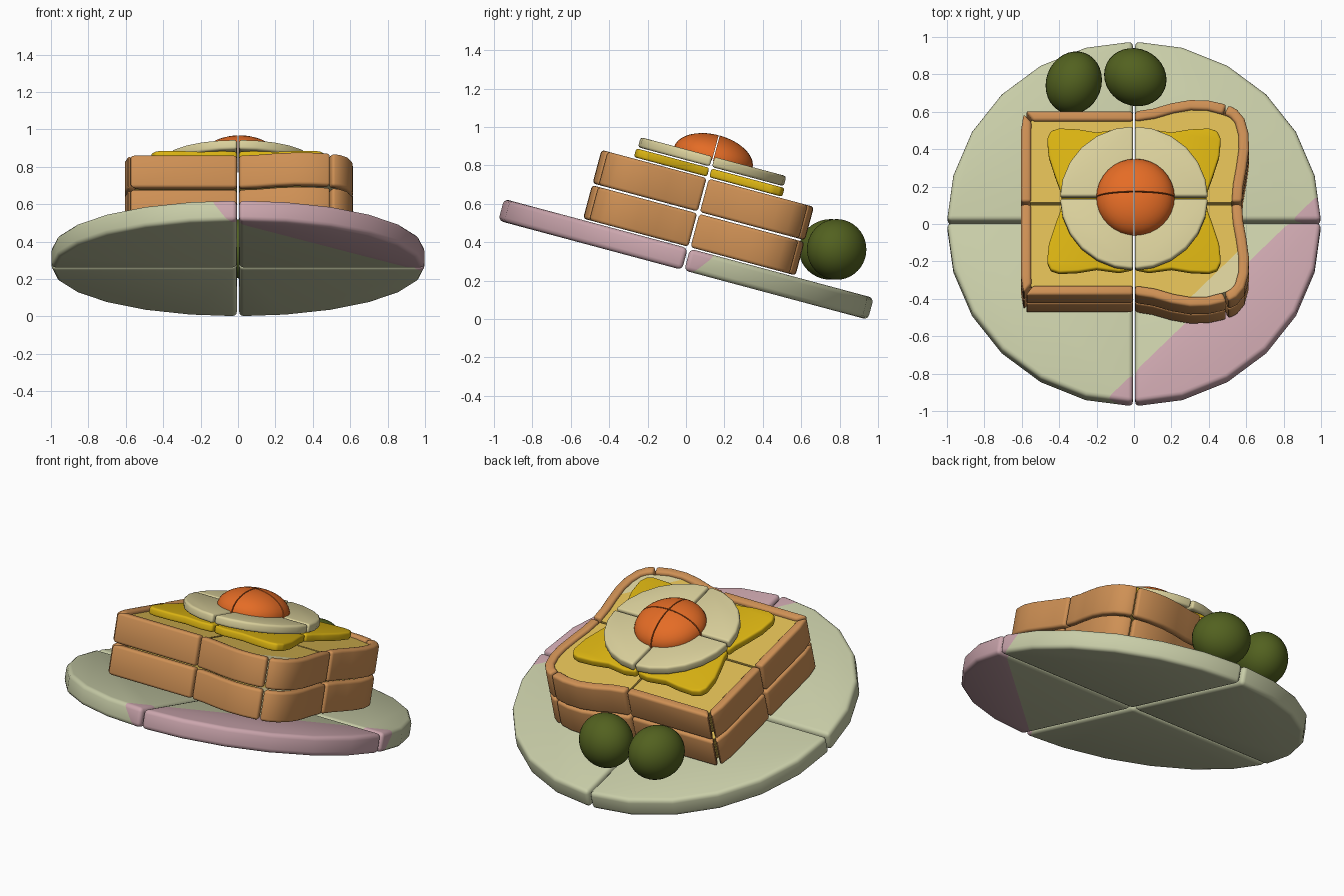
import bpy, bmesh, math
from mathutils import Matrix, Vector

if "Cube" in bpy.data.objects:
    bpy.data.objects.remove(bpy.data.objects["Cube"])

def material(name, rgb):
    m = bpy.data.materials.new(name)
    m.diffuse_color = (*rgb, 1)
    m.use_nodes = True
    m.node_tree.nodes["Principled BSDF"].inputs["Base Color"].default_value = m.diffuse_color
    return m

PLATE = material("pale green", (.58, .61, .39))
PINK = material("dusty pink", (.60, .38, .42))
CRUST = material("crust brown", (.62, .28, .09))
CRUMB = material("crumb yellow", (.73, .50, .09))
CHEESE = material("cheese yellow", (.70, .45, .006))
EGG = material("egg cream", (.70, .63, .33))
YOLK = material("yolk orange", (.78, .15, .019))
OLIVE = material("olive green", (.085, .12, .014))

# Everything is built flat, then tilted towards the back
TILT = Matrix.Translation((0, -.015, .254)) @ Matrix.Rotation(math.radians(-15), 4, 'X')
G = .006  # half of the gap between the quarters

def finish(name, bm, mats, matrix=TILT, angle=35):
    bmesh.ops.recalc_face_normals(bm, faces=bm.faces[:])
    bm.transform(matrix)
    me = bpy.data.meshes.new(name)
    for f in bm.faces:
        f.smooth = True
    bm.to_mesh(me)
    bm.free()
    me.set_sharp_from_angle(angle=math.radians(angle))
    for m in mats:
        me.materials.append(m)
    ob = bpy.data.objects.new(name, me)
    bpy.context.collection.objects.link(ob)
    return ob

def prism(bm, pts, z0, z1):
    n = len(pts)
    lo = [bm.verts.new((x, y, z0)) for x, y in pts]
    hi = [bm.verts.new((x, y, z1)) for x, y in pts]
    bm.faces.new(lo[::-1])
    bm.faces.new(hi)
    for i in range(n):
        j = (i + 1) % n
        bm.faces.new((lo[i], lo[j], hi[j], hi[i]))

def slab(name, polys, z0, z1, mats, bevel=0, split=None):
    """Prisms mirrored front to back, with rounded edges and an optional colour split."""
    bm = bmesh.new()
    for p in polys:
        for s in (1, -1):
            prism(bm, [(x, y * s) for x, y in p], z0, z1)
    bmesh.ops.recalc_face_normals(bm, faces=bm.faces[:])
    if bevel:
        edges = [e for e in bm.edges if e.calc_face_angle(0) > .5]
        bmesh.ops.bevel(bm, geom=edges, offset=bevel, segments=3, profile=.5,
                        affect='EDGES', clamp_overlap=True)
    if split:
        co, no = Vector(split[0]), Vector(split[1])
        bmesh.ops.bisect_plane(bm, geom=bm.verts[:] + bm.edges[:] + bm.faces[:],
                               plane_co=co, plane_no=no, dist=1e-5)
        for f in bm.faces:
            f.material_index = int((f.calc_center_median() - co).dot(no) > 0)
    return finish(name, bm, mats)

def both_sides(poly):
    return [poly, [(-x, y) for x, y in poly]]

def quarter_disc(r, n=6):
    arc = [(max(G, r * math.cos(a)), max(G, r * math.sin(a)))
           for a in (math.pi / 2 * i / n for i in range(n + 1))]
    return [(G, G)] + arc

def inset(path, d):
    """Offset an open path to its right-hand side."""
    out = []
    for i, (x, y) in enumerate(path):
        a, b = path[max(i - 1, 0)], path[min(i + 1, len(path) - 1)]
        t = Vector((b[0] - a[0], b[1] - a[1])).normalized()
        out.append((x + t.y * d, y - t.x * d))
    return out

# Plate with a pink corner
slab("plate", both_sides(quarter_disc(1.0)), 0, .117, [PLATE, PINK], .025,
     ((.94, 0, 0), (1, -1, .87)))

# Bread: wavy right half, square left half
back = [(G, .51), (.1, .525), (.2, .555), (.3, .573), (.4, .57), (.495, .548)]
side = [(.505, .545), (.55, .52), (.59, .47), (.612, .39), (.615, .3),
        (.6, .19), (.584, .1), (.577, G)]
back_in, side_in = inset(back, .055), inset(side, .055)
back_in[0], side_in[-1] = (G, .455), (.522, G)
back_in[-1], side_in[0] = (.475, .493), (.483, .49)
crust = [back + back_in[::-1], side + side_in[::-1],
         [(-.58, .51), (-G, .51), (-G, .455), (-.54, .455)],
         [(-.605, G), (-.605, .4), (-.59, .495), (-.548, .45), (-.55, .4), (-.55, G)]]
crumb = [[(G, G), (G, .46)] + back_in[1:] + side_in[1:],
         [(-G, G), (-.555, G), (-.55, .46), (-G, .46)]]
for label, z in (("lower", .125), ("upper", .315)):
    slab(label + "_bread_crust", crust, z, z + .18, [CRUST], .018)
    slab(label + "_bread_crumb", crumb, z + .02, z + .16, [CRUMB, EGG],
         split=((.82, 0, 0), (1, -1, 0)))

# Cheese slice with wavy edges
cheese = [(G, G), (G, .38), (.08, .395), (.2, .378), (.3, .395), (.4, .4), (.445, .385),
          (.465, .34), (.455, .24), (.42, .13), (.395, .06), (.385, G)]
slab("cheese_slice", both_sides(cheese), .503, .55, [CHEESE], .012)

# Egg white
slab("egg_white", both_sides(quarter_disc(.395)), .558, .612, [EGG], .014)

# Yolk: four quarters of a flattened dome
bm = bmesh.new()
for sx in (1, -1):
    for sy in (1, -1):
        q = bmesh.new()
        bmesh.ops.create_uvsphere(q, u_segments=32, v_segments=20, radius=1)
        q.transform(Matrix.Translation((.008, 0, .605)) @ Matrix.Diagonal((.21, .212, .122, 1)))
        for co, no in (((sx * .003, 0, 0), (sx, 0, 0)), ((0, sy * .003, 0), (0, sy, 0)),
                       ((0, 0, .59), (0, 0, 1))):
            bmesh.ops.bisect_plane(q, geom=q.verts[:] + q.edges[:] + q.faces[:],
                                   plane_co=co, plane_no=no, clear_inner=True)
            bmesh.ops.holes_fill(q, edges=[e for e in q.edges if e.is_boundary], sides=0)
        tmp = bpy.data.meshes.new("tmp")
        q.to_mesh(tmp)
        q.free()
        bm.from_mesh(tmp)
        bpy.data.meshes.remove(tmp)
finish("egg_yolk", bm, [YOLK])

# Olives
for name, pos, size, turn in (("left_olive", (-.322, .755, .362), (.148, .17, .158), -20),
                              ("right_olive", (.007, .785, .362), (.170, .152, .158), -25)):
    bm = bmesh.new()
    bmesh.ops.create_uvsphere(bm, u_segments=32, v_segments=20, radius=1)
    m = (Matrix.Translation(pos) @ Matrix.Rotation(math.radians(turn), 4, 'Z')
         @ Matrix.Diagonal((*size, 1)))
    finish(name, bm, [OLIVE], m)
